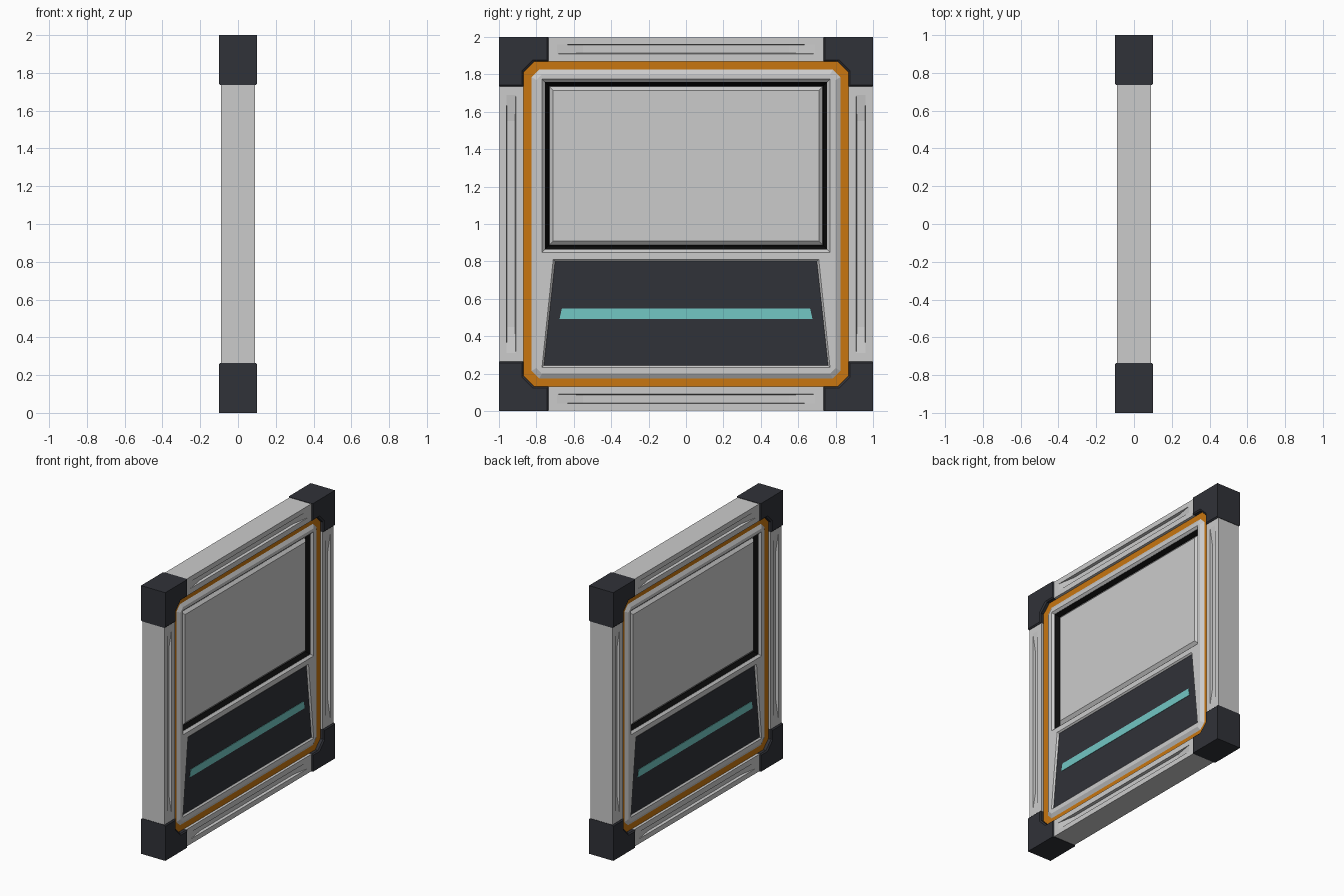
import bpy, bmesh

if "Cube" in bpy.data.objects:
    bpy.data.objects.remove(bpy.data.objects["Cube"])


def material(name, rgb):
    m = bpy.data.materials.new(name)
    m.diffuse_color = (*rgb, 1)
    m.use_nodes = True
    m.node_tree.nodes["Principled BSDF"].inputs["Base Color"].default_value = m.diffuse_color
    return m


DARK = material("dark_grey", (0.03, 0.032, 0.04))
ORANGE = material("orange", (0.58, 0.18, 0.005))
BLACK = material("black", (0.003, 0.003, 0.003))
TEAL = material("teal", (0.17, 0.57, 0.55))


def loft(name, rings, mat=None, mirror=(), closed=False):
    """Skin matching (x, outline) rings; outlines are (y, z) about the panel centre."""
    bm = bmesh.new()
    rows = [[bm.verts.new((x, y, z)) for y, z in pts] for x, pts in rings]
    n = len(rows[0])
    pairs = list(zip(rows, rows[1:])) + ([(rows[-1], rows[0])] if closed else [])
    for a, b in pairs:
        for i in range(n):
            j = (i + 1) % n
            bm.faces.new((a[i], a[j], b[j], b[i]))
    if not closed:
        bm.faces.new(rows[0])
        bm.faces.new(rows[-1])
    bmesh.ops.recalc_face_normals(bm, faces=bm.faces)
    me = bpy.data.meshes.new(name)
    bm.to_mesh(me)
    bm.free()
    ob = bpy.data.objects.new(name, me)
    ob.location.z = 1
    bpy.context.collection.objects.link(ob)
    if mat:
        me.materials.append(mat)
    if mirror:
        mod = ob.modifiers.new("mirror", 'MIRROR')
        mod.use_axis = [axis in mirror for axis in "xyz"]
    return ob


def both(rings):
    """Repeat the +x rings on the -x face."""
    return rings + [(-x, pts) for x, pts in reversed(rings)]


def rect(y0, y1, z0, z1):
    return [(y0, z0), (y1, z0), (y1, z1), (y0, z1)]


def octagon(r, c):
    return [(r, -c), (r, c), (c, r), (-c, r), (-r, c), (-r, -c), (-c, -r), (c, -r)]


def window(g):
    return rect(-0.755 - g, 0.755 + g, -0.137 - g, 0.76 + g)


def trapezoid(g):
    return [(-0.76 - g, -0.757 - g), (0.76 + g, -0.757 - g),
            (0.70 + g, -0.2 + g), (-0.70 - g, -0.2 + g)]


# Corner blocks, notched around the frame, inner edges chamfered
def corner(g):
    return [(0.735 + g, 1), (1, 1), (1, 0.735 + g), (0.87 + g, 0.735 + g),
            (0.87 + g, 0.81 + g), (0.81 + g, 0.87 + g), (0.735 + g, 0.87 + g)]


loft("corner_block", both([(0.1, corner(0.008)), (0.092, corner(0))]), DARK, "yz")

# Beams with a ramped trough on each face
trough = [(0.07, rect(-0.55, 0.55, 0.914, 0.956)),
          (0.09, rect(-0.69, 0.69, 0.91, 0.96)),
          (0.09, rect(-0.735, 0.735, 0.87, 0.997))]
loft("horizontal_beam", both(trough), None, "z")
loft("upright_beam", both([(x, [(z, y) for y, z in p]) for x, p in trough]), None, "y")

# Recessed orange band
loft("orange_band", [(0.07, octagon(0.87, 0.81)), (-0.07, octagon(0.87, 0.81)),
                     (-0.07, octagon(0.825, 0.785)), (0.07, octagon(0.825, 0.785))],
     ORANGE, closed=True)

# Inner plate with two bevelled openings
plate = loft("inner_plate", both([(0.085, octagon(0.80, 0.77)), (0.07, octagon(0.825, 0.785))]))
openings = [loft("window_cutter", both([(0.1, window(0.03)), (0.07, window(0))])),
            loft("lower_cutter", both([(0.1, trapezoid(0.025)), (0.075, trapezoid(0))]))]
bpy.context.view_layer.objects.active = plate
for cutter in openings:
    cutter.hide_render = True
    mod = plate.modifiers.new("opening", 'BOOLEAN')
    mod.operation, mod.solver, mod.object = 'DIFFERENCE', 'EXACT', cutter
    bpy.ops.object.modifier_apply(modifier=mod.name)
    bpy.data.objects.remove(cutter)

# Upper opening: black tray and raised panel
loft("window_tray", both([(0.04, window(-0.02)), (0.068, window(0))]), BLACK)
loft("window_panel", both([(0.06, window(-0.045)), (0.042, window(-0.024))]))

# Lower opening: dark panel and light strip
loft("lower_panel", both([(0.074, trapezoid(0))]), DARK)
strip = [(-0.676, -0.507), (0.676, -0.507), (0.664, -0.452), (-0.664, -0.452)]
loft("light_strip", both([(0.077, strip)]), TEAL)
